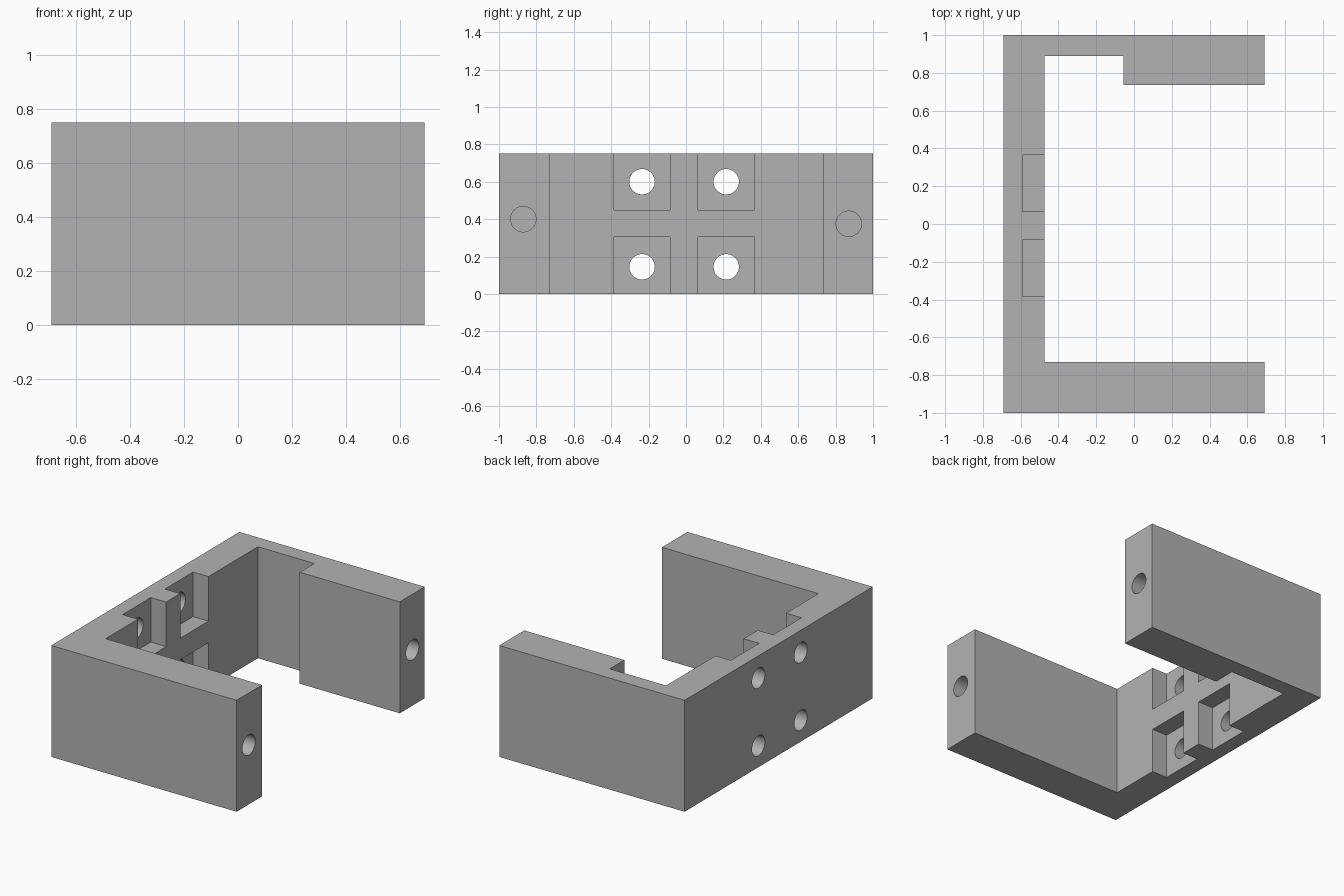
import bpy
import bmesh
import math
from mathutils import Matrix, Vector

cube = bpy.data.objects.get("Cube")
if cube:
    bpy.data.objects.remove(cube, do_unlink=True)

HEIGHT = 0.75
HOLE_RADIUS = 0.068

grey = bpy.data.materials.new("mid grey")
grey.use_nodes = True
colour = (0.45, 0.45, 0.45, 1)
grey.diffuse_color = colour
grey.node_tree.nodes["Principled BSDF"].inputs["Base Color"].default_value = colour


def make_object(name, bm):
    bmesh.ops.recalc_face_normals(bm, faces=bm.faces)
    mesh = bpy.data.meshes.new(name)
    bm.to_mesh(mesh)
    bm.free()
    mesh.materials.append(grey)
    obj = bpy.data.objects.new(name, mesh)
    bpy.context.collection.objects.link(obj)
    return obj


def cut(target, cutter):
    cutter.hide_render = True
    mod = target.modifiers.new(cutter.name, 'BOOLEAN')
    mod.operation = 'DIFFERENCE'
    mod.solver = 'EXACT'
    mod.object = cutter
    bpy.context.view_layer.objects.active = target
    bpy.ops.object.modifier_apply(modifier=mod.name)
    bpy.data.objects.remove(cutter, do_unlink=True)


def box_cutter(low, high):
    low, high = Vector(low), Vector(high)
    bm = bmesh.new()
    bmesh.ops.create_cube(bm, size=1, matrix=Matrix.Translation((low + high) / 2)
                          @ Matrix.Diagonal((*(high - low), 1)))
    return make_object("pocket_cutter", bm)


def hole_cutter(x0, x1, y, z):
    bm = bmesh.new()
    bmesh.ops.create_cone(bm, cap_ends=True, segments=48, radius1=HOLE_RADIUS,
                          radius2=HOLE_RADIUS, depth=x1 - x0,
                          matrix=Matrix.Translation(((x0 + x1) / 2, y, z))
                          @ Matrix.Rotation(math.pi / 2, 4, 'Y'))
    return make_object("hole_cutter", bm)


# C-shaped bracket extruded from its plan outline
outline = [(-0.69, -1), (0.69, -1), (0.69, -0.73), (-0.475, -0.73),
           (-0.475, 0.89), (-0.055, 0.89), (-0.055, 0.735), (0.69, 0.735),
           (0.69, 1), (-0.69, 1)]
bm = bmesh.new()
base = bm.faces.new([bm.verts.new((x, y, 0)) for x, y in outline])
top = bmesh.ops.extrude_face_region(bm, geom=[base])
bmesh.ops.translate(bm, vec=(0, 0, HEIGHT),
                    verts=[v for v in top["geom"] if isinstance(v, bmesh.types.BMVert)])
bracket = make_object("bracket", bm)

# Four corner-open pockets with through holes in the spine
for y in (-0.235, 0.215):
    for low, high, z in ((-0.1, 0.305, 0.145), (0.45, 0.85, 0.60)):
        cut(bracket, box_cutter((-0.59, y - 0.15, low), (-0.4, y + 0.15, high)))
        cut(bracket, hole_cutter(-0.8, -0.5, y, z))

# Blind holes in the ends of the arms
for y, z in ((-0.87, 0.40), (0.87, 0.375)):
    cut(bracket, hole_cutter(0.24, 0.8, y, z))

# Smooth hole walls, sharp edges elsewhere
bpy.ops.object.select_all(action='DESELECT')
bracket.select_set(True)
bpy.context.view_layer.objects.active = bracket
bpy.ops.object.shade_smooth_by_angle(angle=math.radians(30))
